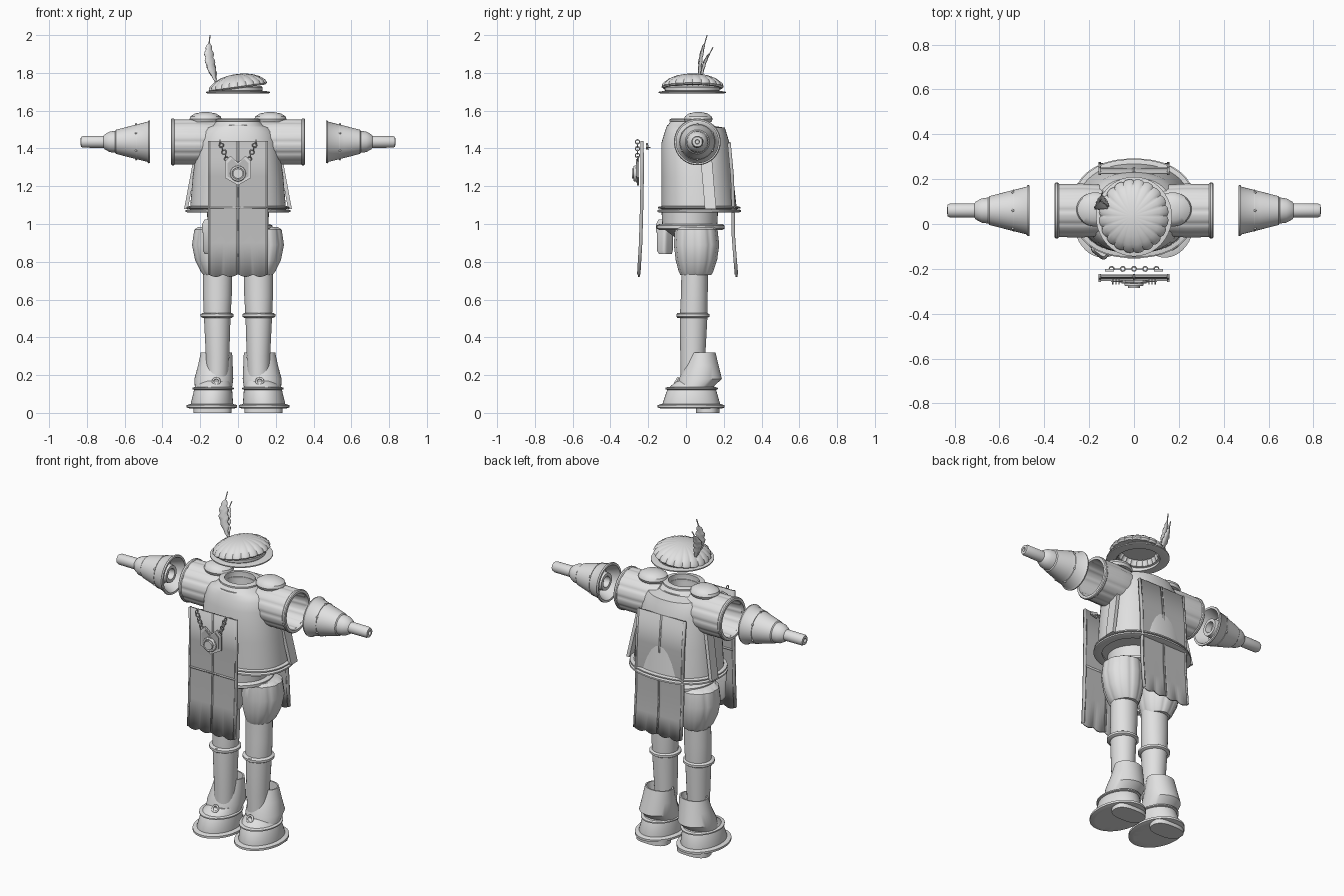
import bpy, bmesh, math
from mathutils import Vector, Matrix

if "Cube" in bpy.data.objects:
    bpy.data.objects.remove(bpy.data.objects["Cube"])


def material(name, v):
    m = bpy.data.materials.new(name)
    m.use_nodes = True
    m.diffuse_color = (v, v, v, 1)
    m.node_tree.nodes["Principled BSDF"].inputs["Base Color"].default_value = (v, v, v, 1)
    return m


LIGHT = material("light_grey", 0.75)
CLOTH = material("cloth_grey", 0.52)


def finish(name, bm, mat=LIGHT, angle=35):
    bmesh.ops.recalc_face_normals(bm, faces=bm.faces[:])
    me = bpy.data.meshes.new(name)
    bm.to_mesh(me)
    bm.free()
    me.materials.append(mat)
    ob = bpy.data.objects.new(name, me)
    bpy.context.collection.objects.link(ob)
    bpy.ops.object.select_all(action="DESELECT")
    ob.select_set(True)
    bpy.context.view_layer.objects.active = ob
    bpy.ops.object.shade_smooth_by_angle(angle=math.radians(angle))
    return ob


def upright(u, v, h):
    return Vector((u, v, h))


def side_map(s):
    return lambda u, v, h: Vector((s * u, v, h))


def arm_map(s):
    return lambda u, v, h: Vector((s * h, 0.06 + u, 1.435 + v))


def loft(name, rings, place=upright, n=40, gores=0, depth=0.0, power=2.0, closed=False, mat=LIGHT):
    """Skin rings of (height, radius_u, radius_v, centre_u, centre_v)."""
    bm = bmesh.new()
    loops = []
    for h, ru, rv, cu, cv in rings:
        loop = []
        for i in range(n):
            a = math.tau * i / n
            c, s = math.cos(a), math.sin(a)
            k = (abs(c) ** power + abs(s) ** power) ** (-1 / power)
            if gores:
                k *= 1 - depth * abs(math.cos(gores * a / 2)) ** 8
            loop.append(bm.verts.new(place(cu + ru * k * c, cv + rv * k * s, h)))
        loops.append(loop)
    pairs = list(zip(loops, loops[1:]))
    if closed:
        pairs.append((loops[-1], loops[0]))
    else:
        bm.faces.new(loops[0])
        bm.faces.new(loops[-1])
    for a, b in pairs:
        for i in range(n):
            j = (i + 1) % n
            bm.faces.new((a[i], a[j], b[j], b[i]))
    return finish(name, bm, mat)


def turned(name, profile, place, **kw):
    return loft(name, [(h, r, r, 0, 0) for h, r in profile], place, **kw)


def band(name, z, h, rx, ry, cx, cy, t, place=upright, power=2.0):
    rows = [(z, 0), (z + h * 0.25, t / 2), (z + h * 0.75, t / 2), (z + h, 0), (z + h, -t), (z, -t)]
    return loft(name, [(q, rx + e, ry + e, cx, cy) for q, e in rows], place, closed=True, power=power)


def cloth(name, x0, x1, path, thick, hem=0.0, mat=CLOTH):
    """Hanging strip following a (y, z) path, with a scalloped hem."""
    bm = bmesh.new()
    cols, rows = 12 if hem else 1, []
    for k, (y, z) in enumerate(path):
        rows.append([])
        for i in range(cols + 1):
            t = i / cols
            drop = hem * abs(math.sin(math.pi * 2 * t)) if k == len(path) - 1 else 0
            rows[-1].append(bm.verts.new((x0 + (x1 - x0) * t, y, z - drop)))
    for a, b in zip(rows, rows[1:]):
        for i in range(cols):
            bm.faces.new((a[i], a[i + 1], b[i + 1], b[i]))
    ob = finish(name, bm, mat)
    mod = ob.modifiers.new("thickness", "SOLIDIFY")
    mod.thickness, mod.offset = thick, 0


def plate(name, pts, y, thick, mat=LIGHT):
    bm = bmesh.new()
    f = bm.faces.new([bm.verts.new((x, y, z)) for x, z in pts])
    out = bmesh.ops.extrude_face_region(bm, geom=[f])["geom"]
    bmesh.ops.translate(bm, vec=(0, -thick, 0), verts=[v for v in out if isinstance(v, bmesh.types.BMVert)])
    return finish(name, bm, mat)


def link(name, loc, r, t, rot=(math.pi / 2, 0, 0)):
    bpy.ops.mesh.primitive_torus_add(location=loc, rotation=rot, major_radius=r, minor_radius=t,
                                     major_segments=16, minor_segments=6)
    ob = bpy.context.object
    ob.name = name
    ob.data.materials.append(LIGHT)
    bpy.ops.object.shade_smooth()


# Torso with open neck, hem and collar
loft("tunic", [(1.07, .255, .2, 0, .07), (1.25, .24, .19, 0, .06), (1.43, .215, .18, 0, .05),
               (1.48, .2, .165, 0, .05), (1.51, .175, .155, 0, .05), (1.52, .135, .12, 0, .02),
               (1.55, .105, .095, 0, .02), (1.55, .09, .08, 0, .02), (1.47, .085, .075, 0, .02)],
     n=56, power=2.3)
band("tunic_hem", 1.06, .018, .262, .207, 0, .07, .03, power=2.3)
band("tunic_hem_upper", 1.08, .014, .258, .203, 0, .07, .03, power=2.3)
band("collar", 1.54, .018, .108, .098, 0, .02, .02)
band("collar_lower", 1.515, .012, .118, .106, 0, .02, .03)
loft("hips", [(.93, .1, .09, 0, .03), (.98, .16, .145, 0, .02), (1.08, .165, .15, 0, .02)])
band("belt", .968, .032, .168, .165, 0, .025, .03)

# Limbs, built once per side
for s, side in ((1, "left"), (-1, "right")):
    m, a = side_map(s), arm_map(s)
    turned(side + "_sleeve", [(.09, .09), (.1, .108), (.13, .115), (.23, .121), (.34, .12), (.34, .106),
                              (.12, .095)], a, n=96, gores=12, depth=.035)
    loft(side + "_sleeve_cuff", [(h, r, r, 0, 0) for h, r in
         ((.335, .12), (.34, .124), (.35, .124), (.355, .12), (.355, .105), (.335, .105))], a, closed=True)
    loft(side + "_shoulder_pad", [(1.54, .08, .07, .172, .065), (1.555, .085, .076, .172, .065),
         (1.57, .08, .07, .172, .065), (1.585, .055, .05, .172, .065), (1.592, .02, .018, .172, .065)], m)
    turned(side + "_gauntlet", [(.52, .028), (.485, .032), (.485, .05), (.56, .06), (.465, .1), (.465, .112),
                                (.473, .114), (.48, .106), (.56, .086), (.645, .064), (.65, .058),
                                (.68, .054), (.705, .04), (.712, .032), (.82, .031), (.832, .026),
                                (.833, .012), (.82, .01)], a)
    turned(side + "_gauntlet_seam", [(.535, .088), (.536, .0945), (.54, .0935), (.541, .088)], a)
    for i in range(6):
        t = math.tau * (i + .5) / 6
        bpy.ops.mesh.primitive_uv_sphere_add(segments=10, ring_count=6, radius=.006, location=a(
            .093 * math.cos(t), .093 * math.sin(t), .54))
        bpy.context.object.name = side + "_rivet"
        bpy.context.object.data.materials.append(LIGHT)

    loft(side + "_breeches", [(.73, .072, .082, .112, .052), (.75, .085, .092, .115, .053),
         (.81, .107, .11, .122, .055), (.89, .118, .12, .127, .056), (.97, .108, .113, .125, .054),
         (.985, .09, .095, .12, .05)], m, n=80, gores=10, depth=.04)
    loft(side + "_leg", [(.15, .058, .062, .11, .035), (.3, .062, .066, .108, .036), (.5, .07, .073, .11, .04),
                         (.62, .076, .071, .109, .044), (.75, .077, .07, .108, .046)], m)
    band(side + "_garter", .503, .026, .077, .077, .111, .037, .02, m)
    link(side + "_garter_buckle", m(.111, -.044, .516), .01, .004)

    # Boot: welt, foot, slanted cuff, heel and instep strap
    loft(side + "_boot_foot", [(.022, .11, .15, .138, .028), (.05, .112, .152, .138, .028),
         (.12, .101, .13, .132, .03), (.135, .096, .122, .13, .032), (.17, .075, .08, .118, .035)], m)
    band(side + "_boot_welt", .022, .025, .114, .157, .138, .027, .04, m)
    band(side + "_boot_seam", .122, .014, .1, .129, .132, .03, .02, m)
    loft(side + "_boot_cuff", [(.128, .098, .088, .13, .045), (.18, .103, .114, .128, .076),
         (.25, .092, .088, .12, .085), (.32, .083, .066, .114, .09), (.32, .075, .058, .114, .09),
         (.26, .07, .055, .114, .09)], m)
    loft(side + "_boot_heel", [(0, .1, .062, .135, .115), (.03, .1, .062, .135, .115)], m, power=2.6)
    link(side + "_boot_buckle", m(.115, -.052, .168), .018, .006, (math.pi / 3, 0, 0))

    # Coat edge strip beside the back panel
    bm = bmesh.new()
    bmesh.ops.create_cube(bm, size=1, matrix=Matrix.Translation((0, 0, .5)))
    for v in bm.verts:
        t = v.co.z
        v.co = m(.275 - .065 * t + v.co.x * .02, .13 - .03 * t + v.co.y * .06, 1.08 + .35 * t)
    finish(side + "_coat_edge", bm)

# Tabard front and back with raised trims
front = [(-.233, 1.44), (-.232, 1.25), (-.235, 1.085), (-.24, .9), (-.25, .733)]
back = [(.228, 1.43), (.245, 1.25), (.25, 1.08), (.25, .95), (.258, .84), (.267, .733)]
for label, path in (("front", front), ("back", back)):
    for s in (-1, 1):
        cloth(label + "_tabard_panel", s * .003, s * .155, path, .01, .013)
        cloth(label + "_tabard_trim", s * .148, s * .158, path, .018)
    cloth(label + "_tabard_centre_trim", -.004, .004, path, .016)
cloth("front_tabard_cross_trim", -.155, .155, [(-.235, 1.09), (-.235, 1.081)], .018)

# Pendant and chain
shield = [(-.04, 1.36), (-.07, 1.33), (-.07, 1.245), (0, 1.205), (.07, 1.245), (.07, 1.33), (.04, 1.36), (0, 1.325)]
plate("pendant_plate", shield, -.25, .01)
plate("pendant_inset", [(x * .8, 1.28 + (z - 1.28) * .8) for x, z in shield], -.258, .008, CLOTH)
for r, y, t in ((.043, -.25, .022), (.026, -.26, .025)):
    plate("pendant_disc", [(r * math.cos(i * math.tau / 24), 1.267 + r * math.sin(i * math.tau / 24))
                           for i in range(24)], y, t)
link("pendant_ring", (0, -.272, 1.267), .036, .006)
for s in (-1, 1):
    for i in range(6):
        t = i / 5
        link("chain_link", (s * (.06 + .035 * t), -.257, 1.345 + .09 * t), .011, .003,
             (math.pi / 2, 0, (i % 2) * math.pi / 2))
    plate("chain_clip", [(s * .09, 1.395), (s * .13, 1.405), (s * .13, 1.42), (s * .09, 1.43)], -.2, .012)
for i in range(9):
    link("neck_chain_link", (-.1 + .025 * i, -.2, 1.405), .01, .003, (math.pi / 2 * (i % 2), math.pi / 2 * (i % 2), 0))

# Belt pouch
turn = Matrix.Rotation(math.radians(-38), 3, "Z")


def pouch_map(u, v, h):
    return turn @ Vector((u, v, 0)) + Vector((-.143, -.112, h))


loft("pouch", [(.84, .034, .022, 0, .005), (.86, .04, .03, 0, 0), (.98, .037, .033, 0, 0), (1.0, .033, .028, 0, 0)],
     pouch_map, power=5)
loft("pouch_flap", [(.955, .041, .037, 0, 0), (1.0, .04, .036, 0, 0), (1.025, .03, .025, 0, 0)], pouch_map, power=5)

# Tilted scalloped cap with brim ring
tilt = Matrix.Rotation(math.radians(-8), 3, "Y")


def cap_map(u, v, h):
    return tilt @ Vector((u, v, h)) + Vector((0, .035, 1.722))


loft("cap_crown", [(h, r * .95, r, 0, 0) for h, r in
     ((.03, .1), (.0, .115), (-.004, .155), (.005, .165), (.022, .158), (.045, .128),
      (.06, .092), (.069, .05), (.072, .012))], cap_map, n=120, gores=20, depth=.045)
band("cap_brim", 1.69, .013, .152, .16, 0, .033, .035)
band("cap_lining", 1.7, .03, .128, .138, -.005, .033, .015)


# Serrated feathers with quills
def feather(name, base, tip, width):
    bm = bmesh.new()
    b, e = Vector(base), Vector(tip)
    rows = []
    for i in range(19):
        t = i / 18
        p = b.lerp(e, t) + Vector((-.02, -.012, 0)) * math.sin(math.pi * t)
        f = max(0, math.sin(math.pi * min(1, max(0, (t - .08) / .75)))) ** .6
        w = .0025 + width * f * (1 if i % 3 else .7)
        rows.append([bm.verts.new(p + Vector((k * w, k * w * .35, abs(k) * .012 * f))) for k in (-1, 0, 1)])
    for q, r in zip(rows, rows[1:]):
        for i in (0, 1):
            bm.faces.new((q[i], q[i + 1], r[i + 1], r[i]))
    ob = finish(name, bm)
    mod = ob.modifiers.new("thickness", "SOLIDIFY")
    mod.thickness, mod.offset = .004, 0


feather("long_feather", (-.115, .07, 1.74), (-.148, .112, 2.0), .024)
feather("short_feather", (-.11, .075, 1.74), (-.14, .143, 1.935), .022)
